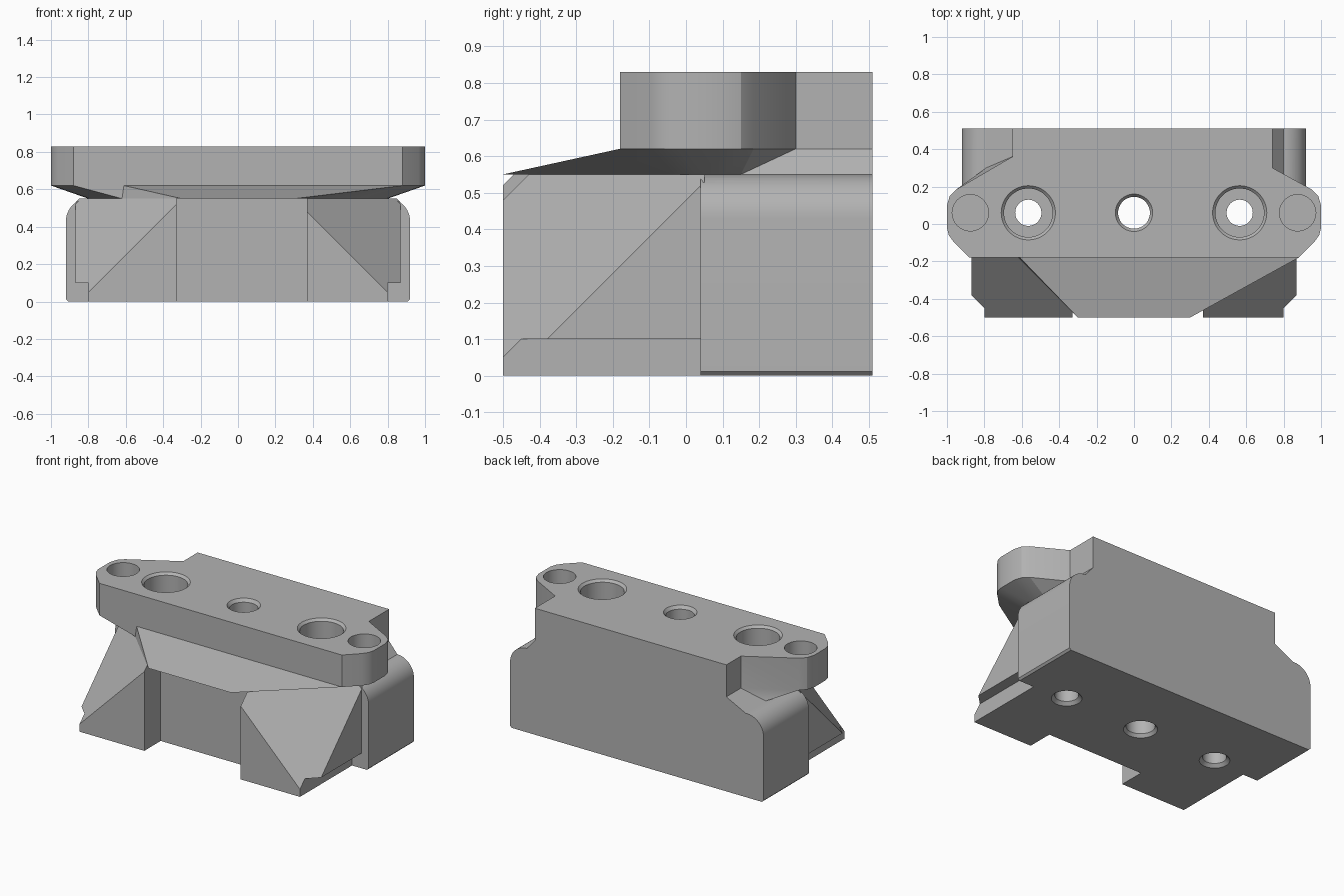
import bpy, bmesh, math
from mathutils import Vector

cube = bpy.data.objects.get("Cube")
if cube:
    bpy.data.objects.remove(cube, do_unlink=True)

grey = bpy.data.materials.new("plain grey")
grey.use_nodes = True
colour = (0.45, 0.45, 0.45, 1)
grey.diffuse_color = colour
grey.node_tree.nodes["Principled BSDF"].inputs["Base Color"].default_value = colour

BASE, PLATE, TOP = 0.55, 0.62, 0.83
FRONT, BACK, STEP = -0.50, 0.51, 0.04


def make(name, bm):
    bmesh.ops.triangulate(bm, faces=[f for f in bm.faces if len(f.verts) == 4])
    bmesh.ops.recalc_face_normals(bm, faces=bm.faces)
    mesh = bpy.data.meshes.new(name)
    bm.to_mesh(mesh)
    bm.free()
    mesh.materials.append(grey)
    ob = bpy.data.objects.new(name, mesh)
    bpy.context.collection.objects.link(ob)
    return ob


def skin(rings):
    """Closed solid through rings of matching points."""
    bm = bmesh.new()
    loops = [[bm.verts.new(p) for p in ring] for ring in rings]
    n = len(loops[0])
    for a, b in zip(loops, loops[1:]):
        for i in range(n):
            j = (i + 1) % n
            bm.faces.new((a[i], a[j], b[j], b[i]))
    bm.faces.new(loops[0])
    bm.faces.new(loops[-1])
    return bm


def along_y(profile, y0, y1):
    return skin([[(x, y, z) for x, z in profile] for y in (y0, y1)])


def lathe(name, x, y, profile):
    ring = [(math.cos(a), math.sin(a)) for a in (i * math.tau / 48 for i in range(48))]
    return make(name, skin([[(x + r * c, y + r * s, z) for c, s in ring] for r, z in profile]))


def combine(target, tool, operation):
    mod = target.modifiers.new("join", 'BOOLEAN')
    mod.operation, mod.solver, mod.object = operation, 'EXACT', tool
    bpy.context.view_layer.objects.active = target
    bpy.ops.object.modifier_apply(modifier=mod.name)
    bpy.data.objects.remove(tool, do_unlink=True)


# Rear block with rounded shoulders and softened lower edges
W, R = 0.92, 0.12
arc = [(W - R + R * math.cos(a), BASE - R + R * math.sin(a))
       for a in (i * math.pi / 24 for i in range(13))]
half = [(W - 0.012, 0), (W, 0.012)] + arc
bm = along_y(half + [(-x, z) for x, z in reversed(half)], STEP, BACK)
body = make("clamp_body", bm)

# Front section with stepped sides, its outer corners cut on a diagonal plane
half = [(0.80, 0), (0.80, 0.10), (0.87, 0.10), (0.87, BASE)]
bm = along_y(half + [(-x, z) for x, z in reversed(half)], FRONT, STEP + 0.01)
for side in (1, -1):
    bmesh.ops.bisect_plane(bm, geom=bm.verts[:] + bm.edges[:] + bm.faces[:],
                           plane_co=(side * 0.85, FRONT, 0), plane_no=(side, -1, 1),
                           clear_outer=True)
    bmesh.ops.holes_fill(bm, edges=[e for e in bm.edges if e.is_boundary])
feet = make("front_feet", bm)

# Recess between the feet
recess = [(-0.33, -0.1), (0.37, -0.1), (0.37, 0.7), (-0.33, 0.7)]
combine(feet, make("recess_cutter", along_y(recess, -0.7, -0.33)), 'DIFFERENCE')
combine(body, feet, 'UNION')

# Top plate outline paired with the outline it tapers to on the block
right = [((0.88, -0.18), (0.30, FRONT)), ((0.965, -0.095), (0.62, -0.18)),
         ((0.99, -0.06), (0.76, -0.04)), ((1.0, -0.02), (0.79, 0.0)),
         ((1.0, 0.10), (0.80, 0.05)), ((0.985, 0.15), (0.80, 0.10)),
         ((0.95, 0.185), (0.80, 0.15)), ((0.74, 0.30), (0.80, 0.30)),
         ((0.74, BACK), (0.80, BACK))]
left = [((-0.61, -0.18), (-0.30, FRONT)), ((-0.88, -0.18), (-0.62, -0.18))]
left += [((-x, y), (-u, v)) for (x, y), (u, v) in right[1:7]]
left += [((-0.65, 0.36), (-0.79, 0.30)), ((-0.65, BACK), (-0.79, BACK))]
pairs = right + left[::-1]
foot = [(u, v, BASE) for _, (u, v) in pairs]
seat, crown = ([(x, y, z) for (x, y), _ in pairs] for z in (PLATE, TOP))
combine(body, make("top_plate", skin([foot, seat, crown])), 'UNION')

# Bolt holes, centre hole and end pockets
HY = 0.06
combine(body, lathe("centre_hole", 0, HY, [
    (0.10, -0.05), (0.10, 0), (0.085, 0.02), (0.085, TOP - 0.02),
    (0.10, TOP), (0.10, TOP + 0.05)]), 'DIFFERENCE')
for side in (-1, 1):
    combine(body, lathe("bolt_hole", side * 0.565, HY, [
        (0.09, -0.05), (0.09, 0), (0.07, 0.02), (0.07, 0.40), (0.13, 0.40),
        (0.13, TOP - 0.015), (0.145, TOP), (0.145, TOP + 0.05)]), 'DIFFERENCE')
    combine(body, lathe("end_pocket", side * 0.875, HY, [
        (0.097, 0.68), (0.097, TOP + 0.05)]), 'DIFFERENCE')

# Smooth curved walls, keep machined edges crisp
bpy.ops.object.select_all(action='DESELECT')
body.select_set(True)
bpy.context.view_layer.objects.active = body
bpy.ops.object.shade_smooth_by_angle(angle=math.radians(25))
